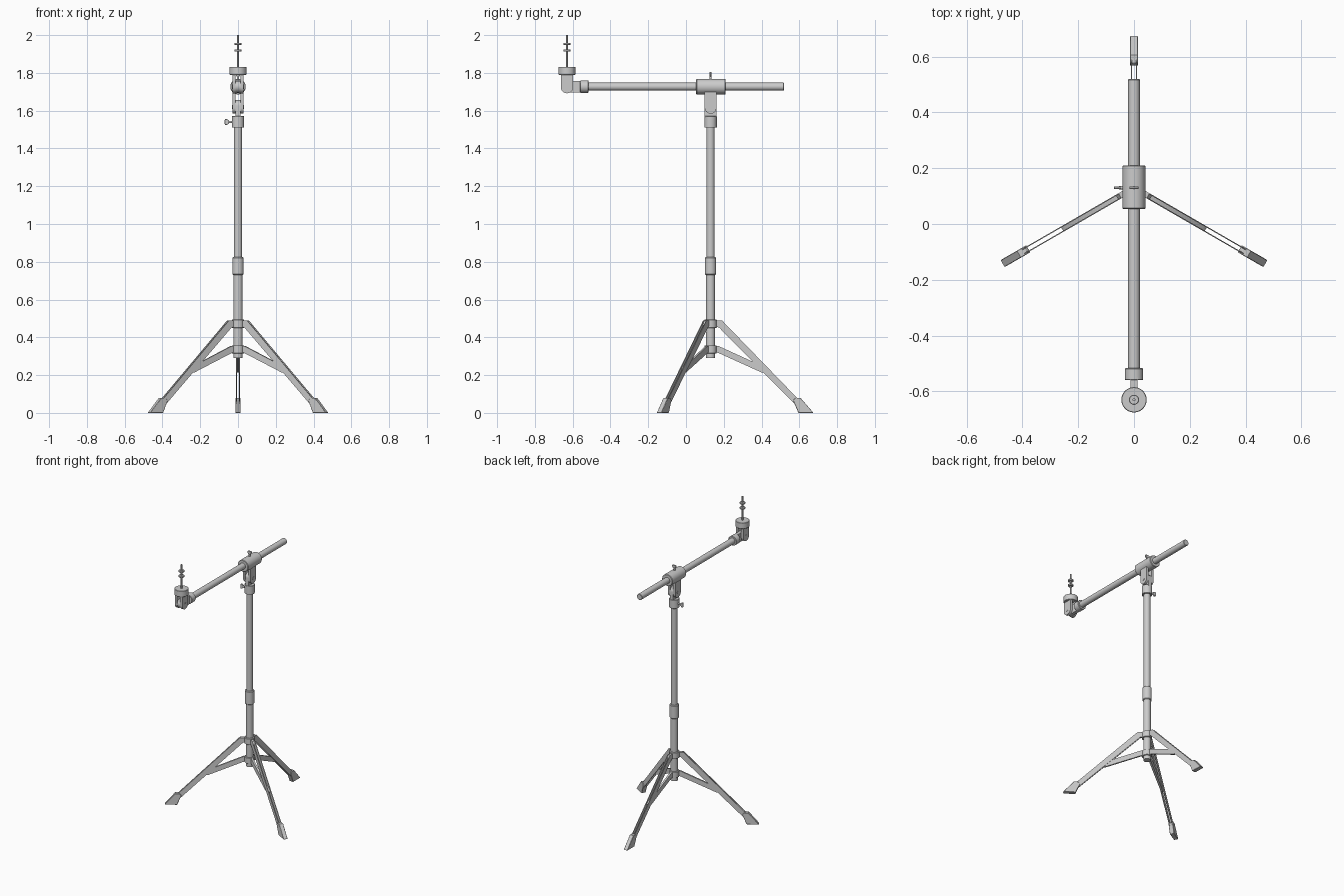
import bpy, math
from mathutils import Vector, Matrix

if "Cube" in bpy.data.objects:
    bpy.data.objects.remove(bpy.data.objects["Cube"])

PY, BZ, EY = 0.13, 1.727, -0.63   # pole y, boom height, mount y


def finish(ob, bevel=0):
    bpy.context.view_layer.objects.active = ob
    ob.select_set(True)
    if bevel:
        m = ob.modifiers.new("bevel", 'BEVEL')
        m.width, m.segments, m.limit_method = bevel, 1, 'ANGLE'
        m.angle_limit = math.radians(50)
    bpy.ops.object.shade_smooth_by_angle(angle=math.radians(35))
    ob.select_set(False)
    return ob


def tube(name, a, b, r, bevel=0, n=32):
    """Cylinder between two points."""
    a, b = Vector(a), Vector(b)
    bpy.ops.mesh.primitive_cylinder_add(vertices=n, radius=r, depth=(b - a).length)
    ob = bpy.context.object
    ob.name = name
    ob.data.transform((b - a).to_track_quat('Z', 'Y').to_matrix().to_4x4())
    ob.data.transform(Matrix.Translation((a + b) / 2))
    return finish(ob, bevel)


def plate(name, pts, lo, hi, mat=None, bevel=0):
    """Outline in (y, z), extruded along x from lo to hi."""
    n = len(pts)
    verts = [(x, p[0], p[1]) for x in (lo, hi) for p in pts]
    faces = [list(range(n))[::-1], list(range(n, 2 * n))]
    faces += [(i, (i + 1) % n, (i + 1) % n + n, i + n) for i in range(n)]
    me = bpy.data.meshes.new(name)
    me.from_pydata(verts, [], faces)
    if mat:
        me.transform(mat)
    ob = bpy.data.objects.new(name, me)
    bpy.context.collection.objects.link(ob)
    return finish(ob, bevel)


def lug(cy, cz, r, length, turn=0):
    """Tab with one round end; square end points up, then turned."""
    pts = [(-r, length), *[(r * math.cos(t), r * math.sin(t)) for t in
           [math.pi + math.pi * i / 16 for i in range(17)]], (r, length)]
    c, s = math.cos(turn), math.sin(turn)
    return [(cy + y * c - z * s, cz + y * s + z * c) for y, z in pts]


def wing_nut(name, base, direction):
    base, d = Vector(base), Vector(direction)
    tube(name + "_stem", base - d * 0.01, base + d * 0.024, 0.006, n=16)
    pts = [(-0.008, 0.018), (0.008, 0.018), (0.016, 0.03), (0.016, 0.037),
           (0.01, 0.041), (-0.01, 0.041), (-0.016, 0.037), (-0.016, 0.03)]
    rot = Matrix.Rotation(math.pi / 2, 4, 'Z')
    if d.x < 0:
        rot = Matrix.Rotation(-math.pi / 2, 4, 'Y') @ rot
    plate(name + "_wing", pts, -0.005, 0.005, Matrix.Translation(base) @ rot, 0.0015)


# Upright tubes and collars
def upright(name, z0, z1, r, bevel=0):
    tube(name, (0, PY, z0), (0, PY, z1), r, bevel)


upright("lower_pole", 0.29, 0.78, 0.024)
upright("upper_pole", 0.75, 1.54, 0.0215)
upright("height_collar", 0.73, 0.825, 0.03, 0.004)
upright("leg_collar", 0.45, 0.494, 0.033, 0.002)
upright("brace_collar", 0.315, 0.358, 0.032, 0.002)
upright("top_collar", 1.51, 1.572, 0.033, 0.002)
wing_nut("height_knob", (-0.03, PY, 1.54), (-1, 0, 0))

# Tripod legs: twin bars, a brace between them, a solid foot
leg = [(0.035, 0.488), (0.062, 0.488), (0.472, 0.065), (0.452, 0.04), (0.035, 0.462)]
brace = [(0.025, 0.355), (0.04, 0.355), (0.285, 0.243), (0.297, 0.23), (0.29, 0.213),
         (0.27, 0.214), (0.04, 0.318), (0.025, 0.32)]
foot = [(0.436, 0.07), (0.45, 0.082), (0.48, 0.08), (0.543, 0.012), (0.543, 0),
        (0.465, 0), (0.43, 0.045)]
foot = [(0.437, 0.066), (0.448, 0.08), (0.476, 0.08), (0.545, 0.0), (0.465, 0)]
lug_tab = [(0.025, 0.486), (0.058, 0.486), (0.07, 0.465), (0.05, 0.452), (0.025, 0.455)]
for k in range(3):
    m = Matrix.Translation((0, PY, 0)) @ Matrix.Rotation(math.radians(120 * k), 4, 'Z')
    for s in (-1, 1):
        plate(f"leg_bar_{k}_{s}", leg, s * 0.0085 - 0.002, s * 0.0085 + 0.002, m)
    plate(f"leg_lug_{k}", lug_tab, -0.0065, 0.0065, m)
    plate(f"leg_brace_{k}", brace, -0.0065, 0.0065, m)
    plate(f"foot_{k}", foot, -0.0145, 0.0145, m, 0.002)

# Tilting head: tongue on the pole, fork under the boom clamp
plate("head_tongue", lug(PY, 1.625, 0.031, 0.06, math.pi), -0.012, 0.012)
for s in (-1, 1):
    plate(f"head_fork_{s}", lug(PY, 1.615, 0.031, 0.1),
          s * 0.021 - 0.008, s * 0.021 + 0.008)
tube("head_pivot", (-0.031, PY, 1.62), (0.031, PY, 1.62), 0.01, n=16)
tube("boom_clamp", (0, 0.054, BZ), (0, 0.21, BZ), 0.041, 0.003)
wing_nut("boom_knob", (0, PY, BZ + 0.037), (0, 0, 1))

# Boom arm and its end collar
tube("boom", (0, -0.53, BZ), (0, 0.519, BZ), 0.021, 0.002)
tube("boom_end_collar", (0, -0.56, BZ), (0, -0.517, BZ), 0.033, 0.002)

# Elbow joint carrying the mount
plate("elbow_tongue", lug(EY, BZ, 0.031, 0.08, -math.pi / 2), -0.012, 0.012)
for s in (-1, 1):
    plate(f"elbow_fork_{s}", lug(EY, BZ - 0.002, 0.033, 0.07),
          s * 0.021 - 0.008, s * 0.021 + 0.008)
tube("elbow_pivot", (-0.031, EY, BZ), (0.031, EY, BZ), 0.01, n=16)

# Mount disc and spindle with two washers
tube("mount_disc", (0, EY, 1.79), (0, EY, 1.832), 0.0455, 0.002)
tube("spindle", (0, EY, 1.82), (0, EY, 2.0), 0.005, n=16)
for i, z in enumerate((1.918, 1.953)):
    tube(f"spindle_washer_{i}", (0, EY, z - 0.006), (0, EY, z + 0.006), 0.018, 0.002)
